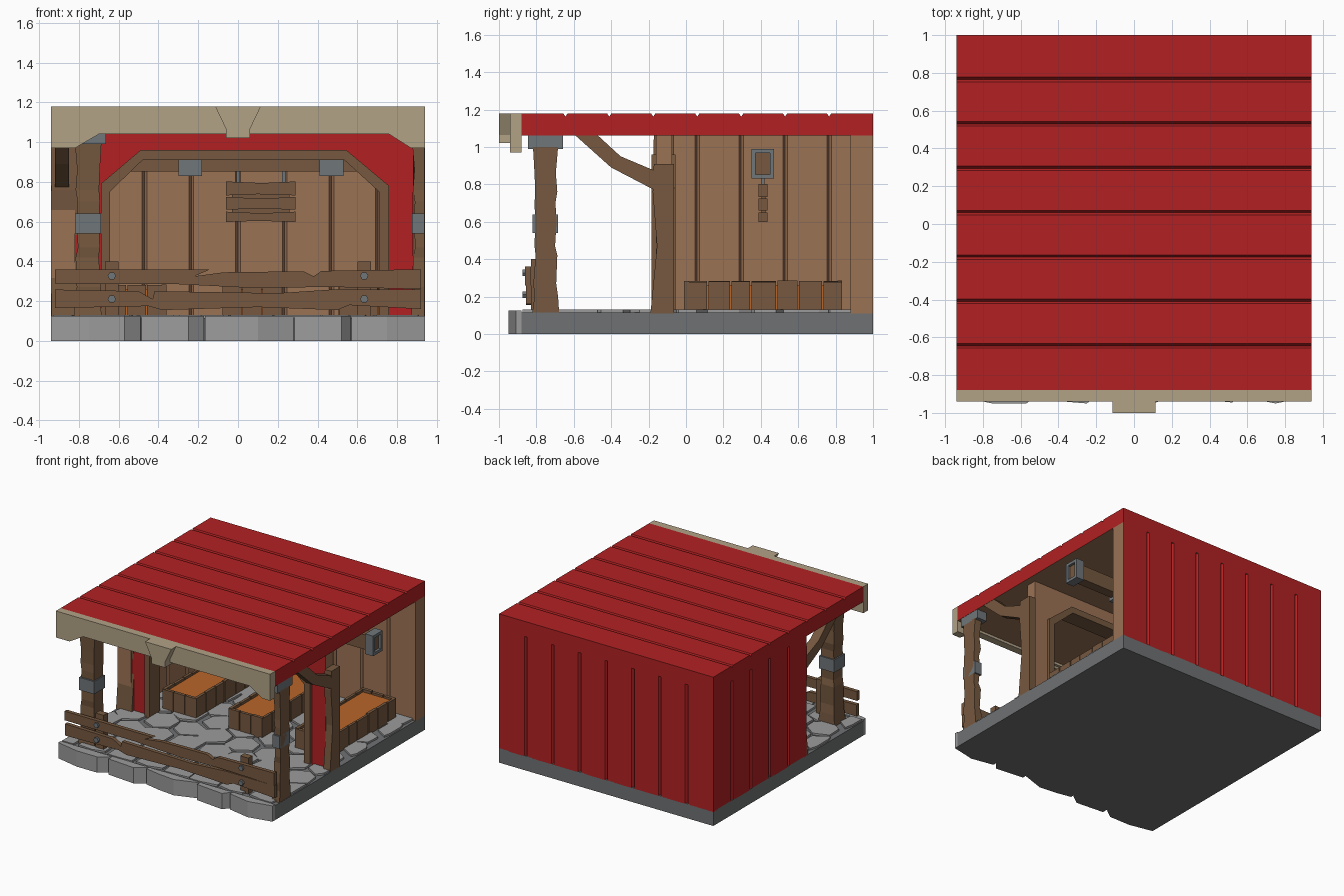
import bpy, bmesh, math, random
from mathutils import Vector

if "Cube" in bpy.data.objects:
    bpy.data.objects.remove(bpy.data.objects["Cube"])

random.seed(4)

def material(name, rgb):
    m = bpy.data.materials.new(name)
    m.diffuse_color = (*rgb, 1)
    m.use_nodes = True
    m.node_tree.nodes["Principled BSDF"].inputs["Base Color"].default_value = m.diffuse_color
    return m

RED = material("red paint", (.445, .015, .016))
WOOD = material("light wood", (.33, .17, .091))
DARK = material("dark wood", (.18, .098, .05))
BEIGE = material("beige trim", (.445, .36, .24))
STONE = material("light stone", (.33, .33, .33))
SLAB = material("dark stone", (.16, .165, .17))
METAL = material("grey metal", (.16, .18, .195))
FEED = material("orange feed", (.48, .13, .022))

def finish(name, bm, mats, rule=None):
    bmesh.ops.recalc_face_normals(bm, faces=bm.faces[:])
    bm.normal_update()
    if rule:
        for f in bm.faces:
            f.material_index = 1 if rule(f.normal) else 0
    me = bpy.data.meshes.new(name)
    bm.to_mesh(me)
    bm.free()
    for m in mats:
        me.materials.append(m)
    ob = bpy.data.objects.new(name, me)
    bpy.context.collection.objects.link(ob)
    return ob

def prism(name, axis, pts, lo, hi, mats, rule=None):
    """Extrude a 2D outline along an axis."""
    put = {'X': lambda a, b, t: (t, a, b), 'Y': lambda a, b, t: (a, t, b),
           'Z': lambda a, b, t: (a, b, t)}[axis]
    bm = bmesh.new()
    rings = [[bm.verts.new(put(a, b, t)) for a, b in pts] for t in (lo, hi)]
    n = len(pts)
    for r in rings:
        bm.faces.new(r)
    for i in range(n):
        j = (i + 1) % n
        bm.faces.new((rings[0][i], rings[0][j], rings[1][j], rings[1][i]))
    return finish(name, bm, mats if isinstance(mats, list) else [mats], rule)

def box(name, x0, x1, y0, y1, z0, z1, mats, rule=None):
    return prism(name, 'Z', [(x0, y0), (x1, y0), (x1, y1), (x0, y1)], z0, z1, mats, rule)

def stack(name, levels, mat):
    """Loft rectangles (z, x0, x1, y0, y1) into a rough hewn post."""
    bm = bmesh.new()
    rings = [[bm.verts.new(p) for p in ((a, c, z), (b, c, z), (b, d, z), (a, d, z))]
             for z, a, b, c, d in levels]
    bm.faces.new(rings[0])
    bm.faces.new(rings[-1])
    for r, s in zip(rings, rings[1:]):
        for i in range(4):
            j = (i + 1) % 4
            bm.faces.new((r[i], r[j], s[j], s[i]))
    return finish(name, bm, [mat])

def notched(start, end, level, seams, sign):
    """Edge line with V grooves; sign is the direction into the solid."""
    pts = [(start, level)]
    for s in seams:
        if start < s < end:
            pts += [(s - .012, level), (s, level + sign * .018), (s + .012, level)]
    return pts + [(end, level)]

seams_y = [-.88 + .235 * i for i in range(1, 8)]
seams_x = [-.94 + .235 * i for i in range(1, 8)]

# Roof of eight planks, wooden underside
prism("roof", 'X', notched(-.88, 1, 1.18, seams_y, -1) + [(1, 1.06), (-.88, 1.06)],
      -.94, .94, [RED, WOOD], lambda n: n.z < -.9)

# Back and left walls: red outside, wood inside
prism("back_wall", 'Z', notched(-.94, .94, 1, seams_x, -1) + notched(-.94, .94, .88, seams_x, 1)[::-1],
      .11, 1.06, [WOOD, RED], lambda n: n.y > .1 or n.x < -.99)
side = notched(-.17, .88, -.94, seams_y, 1) + notched(-.17, .88, -.82, seams_y, -1)[::-1]
prism("left_wall", 'Z', [(b, a) for a, b in side], .11, 1.06, [WOOD, RED], lambda n: n.x < -.1)

# Front wall with arched opening
arch_in = [(-.645, .11), (-.645, .75), (-.48, .91), (.535, .91), (.71, .75), (.71, .11)]
arch_out = [(-.69, .11), (-.69, .79), (-.49, .96), (.545, .96), (.76, .78), (.76, .11)]
prism("front_wall", 'Y', [(-.82, .11), (-.82, 1.06), (.88, 1.06), (.88, .11)] + arch_out[::-1],
      -.16, -.075, [WOOD, RED], lambda n: n.y < -.5)
prism("arch_frame", 'Y', arch_out + arch_in[::-1], -.185, -.055, DARK)

# Bent corner posts and braces
for name, x0, x1, top in (("left", -.94, -.80, 1.06), ("right", .88, .94, .91)):
    stack(name + "_wall_post", [(.11, x0 + .002, x1, -.19, -.065), (.47, x0 + .002, x1, -.155, -.065),
                                (.76, x0 + .002, x1, -.178, -.065), (top, x0 + .002, x1, -.172, -.065)], DARK)
for name, x0, x1 in (("left", -.92, -.85), ("right", .88, .938)):
    prism(name + "_brace", 'X', [(-.59, 1.06), (-.47, 1.06), (-.35, .95), (-.16, .87), (-.16, .765), (-.40, .89)],
          x0, x1, DARK)

# Front pillars with metal straps; the right one is cut by the model edge
for name, cx in (("left", -.755), ("right", .942)):
    def edge(v):
        return min(cx + v, .938)
    levels = [(.11, .072, .072), (.2, .066, .06), (.27, .056, .066), (.42, .062, .054), (.47, .05, .06),
              (.6, .058, .056), (.7, .052, .06), (.76, .062, .056), (.86, .054, .06), (1, .066, .068)]
    stack(name + "_pillar", [(z, edge(-a), edge(b), -.75 - b, -.75 + a) for z, a, b in levels], DARK)
    box(name + "_pillar_strap", edge(-.066), edge(.066), -.82, -.685, .54, .64, METAL)
    box(name + "_pillar_cap", edge(-.092), edge(.092), -.845, -.658, .99, 1.06, METAL)

# Beige fascia and keystone
prism("fascia", 'Y', [(-.94, 1.18), (-.94, .97), (-.82, .97), (-.70, 1.04), (.76, 1.04), (.87, .97), (.94, .97),
                      (.94, 1.18)], -.94, -.88, BEIGE)
prism("keystone", 'Y', [(-.115, 1.18), (-.06, 1.065), (-.06, 1.02), (.06, 1.02), (.06, 1.065), (.115, 1.18)],
      -1, -.9, BEIGE)

# Stone base with faceted front blocks
box("base_slab", -.94, .94, -.88, 1, 0, .115, SLAB)
blocks = [[(-.94, -.91), (-.75, -.95), (-.57, -.95), (-.49, -.89)],
          [(-.485, -.93), (-.25, -.95), (-.17, -.89)],
          [(-.165, -.91), (-.04, -.935), (.10, -.95), (.28, -.89)],
          [(.285, -.92), (.52, -.945), (.565, -.89)],
          [(.57, -.915), (.75, -.95), (.94, -.91)]]
for i, b in enumerate(blocks):
    prism(f"front_stone_{i}", 'Z', b + [(b[-1][0], -.88), (b[0][0], -.88)], 0, .125,
          [STONE, SLAB], lambda n: n.z < -.9)

# Irregular flagstones
for row in range(9):
    for col in range(9):
        cx = -.92 + col * .245 + (row % 2) * .12 + random.uniform(-.02, .02)
        cy = -.80 + row * .205 + random.uniform(-.015, .015)
        pts = []
        for k in range(6):
            a = math.radians(60 * k + 30 + random.uniform(-9, 9))
            r = random.uniform(.115, .137)
            p = (round(max(-.93, min(.93, cx + r * math.cos(a))), 3),
                 round(max(-.875, min(.88, cy + r * math.sin(a))), 3))
            if p not in pts:
                pts.append(p)
        xs, ys = [p[0] for p in pts], [p[1] for p in pts]
        if len(pts) > 3 and max(xs) - min(xs) > .05 and max(ys) - min(ys) > .05:
            prism(f"flagstone_{row}_{col}", 'Z', pts, .11, .13, STONE)

# Front fence: two chipped boards, stakes and bolts
upper = [(-.92, .36), (-.14, .36), (-.22, .325), (-.07, .345), (.33, .35), (.38, .325), (.42, .352), (.92, .36),
         (.92, .26), (.45, .272), (.1, .265), (-.3, .285), (-.92, .288)]
lower = [(-.92, .258), (-.5, .25), (-.43, .21), (-.42, .25), (.2, .24), (.5, .26), (.92, .258),
         (.92, .16), (.56, .18), (.5, .155), (.1, .17), (-.38, .155), (-.45, .175), (-.92, .165)]
prism("fence_board_upper", 'Y', upper, -.86, -.83, DARK)
prism("fence_board_lower", 'Y', lower, -.855, -.825, DARK)
for s in (-1, 1):
    box("fence_stake", s * .635 - .035, s * .635 + .035, -.828, -.775, .11, .40, DARK)
    for z in (.327, .21):
        hexagon = [(s * .635 + .021 * math.cos(k * math.pi / 3), z + .021 * math.sin(k * math.pi / 3)) for k in range(6)]
        prism("fence_bolt", 'Y', hexagon, -.875, -.85, METAL)

# Three feed troughs with uneven side boards
for i, cx in enumerate((-.51, .07, .655)):
    x0, x1, y0, y1 = cx - .15, cx + .15, -.01, .835
    box(f"trough_feed_{i}", x0 + .02, x1 - .02, y0 + .02, y1 - .02, .12, .262, FEED)
    cuts = [-.01, .115, .24, .345, .485, .6, .73, .835]
    for a, b in zip(cuts, cuts[1:]):
        for xa, xb in ((x0, x0 + .025), (x1 - .025, x1)):
            d = random.uniform(0, .008)
            box(f"trough_side_{i}", xa + d, xb, a + .004, b - .004, .12, .285 - d, DARK)
    for ya, yb in ((y0, y0 + .025), (y1 - .025, y1)):
        for k in range(3):
            d = random.uniform(0, .008)
            box(f"trough_end_{i}", x0 + k * .1 + .003, x0 + k * .1 + .097, ya, yb, .12, .285 - d, DARK)

# Ceiling beam held by metal straps
box("ceiling_beam", -.83, .92, .372, .448, .852, .968, DARK)
for x0, x1 in ((-.30, -.18), (.41, .53), (.87, .94)):
    outer = [(.35, .83), (.47, .83), (.47, .99), (.35, .99)]
    inner = [(.372, .852), (.448, .852), (.448, .968), (.372, .968)]
    for k in range(4):
        j = (k + 1) % 4
        prism("beam_strap", 'X', [outer[k], outer[j], inner[j], inner[k]], x0, x1, METAL)

# Hanging board sign
for k, (z0, z1) in enumerate(((.598, .65), (.66, .724), (.732, .802))):
    prism(f"hanging_board_{k}", 'Y', [(-.06, z0), (.1, z0 + .006), (.29, z0), (.29, z1), (.12, z1 - .008), (-.06, z1)],
          .388, .436, DARK)
box("hanging_board_backing", -.03, .26, .405, .425, .61, .79, DARK)
for x in (.0, .23):
    box("hanging_rod", x - .008, x + .008, .402, .42, .79, .86, METAL)
